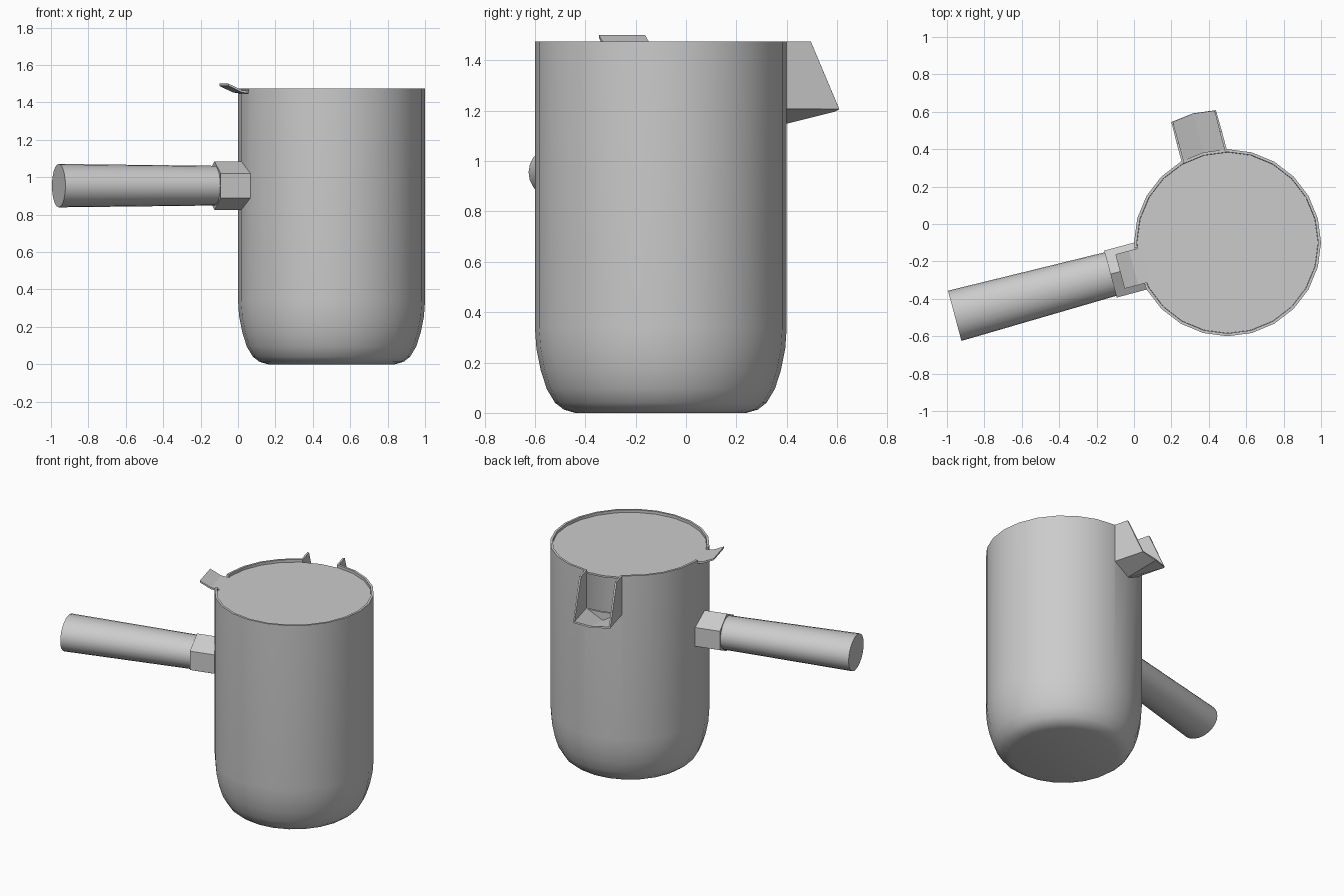
import bpy, bmesh, math
from mathutils import Vector

if "Cube" in bpy.data.objects:
    bpy.data.objects.remove(bpy.data.objects["Cube"])

CX, CY = 0.5, -0.1
SIDES = 24
HANDLE, SPOUT = math.radians(195), math.radians(105)


def polar(ang, t, s, z):
    """Point t outward from the pot axis along ang, s sideways, at height z."""
    c, n = math.cos(ang), math.sin(ang)
    return Vector((CX + c * t - n * s, CY + n * t + c * s, z))


def make(name, verts, faces, recalc=True):
    me = bpy.data.meshes.new(name)
    me.from_pydata([tuple(v) for v in verts], [], faces)
    bm = bmesh.new()
    bm.from_mesh(me)
    if recalc:
        bmesh.ops.recalc_face_normals(bm, faces=bm.faces)
    bm.to_mesh(me)
    bm.free()
    ob = bpy.data.objects.new(name, me)
    bpy.context.collection.objects.link(ob)
    return ob


def loft(name, rings, caps=(True, True)):
    n = len(rings[0])
    verts = [v for r in rings for v in r]
    faces = [(i * n + j, i * n + (j + 1) % n, (i + 1) * n + (j + 1) % n, (i + 1) * n + j)
             for i in range(len(rings) - 1) for j in range(n)]
    if caps[0]:
        faces.append(tuple(reversed(range(n))))
    if caps[1]:
        faces.append(tuple(range(len(verts) - n, len(verts))))
    return make(name, verts, faces)


def ring(r, z, n=SIDES):
    return [polar(2 * math.pi * i / n, r, 0, z) for i in range(n)]


def box(name, ang, t0, t1, half, z0, z1):
    rings = [[polar(ang, t, s, z) for s, z in ((-half, z0), (half, z0), (half, z1), (-half, z1))]
             for t in (t0, t1)]
    return loft(name, rings)


def activate(ob):
    bpy.ops.object.select_all(action='DESELECT')
    ob.select_set(True)
    bpy.context.view_layer.objects.active = ob


def solidify(ob, thickness, offset):
    m = ob.modifiers.new("thickness", 'SOLIDIFY')
    m.thickness, m.offset = thickness, offset
    activate(ob)
    bpy.ops.object.modifier_apply(modifier=m.name)


def smooth(ob):
    activate(ob)
    bpy.ops.object.shade_smooth_by_angle(angle=math.radians(30))


# Pot body: rounded base, straight wall, thin shell
profile = [(0.34, 0), (0.385, 0.013), (0.42, 0.04), (0.453, 0.095), (0.477, 0.17),
           (0.494, 0.255), (0.5, 0.34), (0.5, 1.475)]
body = loft("pot_body", [ring(r, z) for r, z in profile], caps=(True, False))
solidify(body, 0.015, -1)

# Openings in the rim for the spout and the lid tab
for cutter in (box("spout_cutter", SPOUT, 0.40, 0.6, 0.115, 1.21, 1.6),
               box("tab_cutter", HANDLE, 0.40, 0.6, 0.1, 1.447, 1.6)):
    m = body.modifiers.new("cut", 'BOOLEAN')
    m.operation, m.object, m.solver = 'DIFFERENCE', cutter, 'EXACT'
    activate(body)
    bpy.ops.object.modifier_apply(modifier=m.name)
    bpy.data.objects.remove(cutter)
smooth(body)

# Spout: two side walls and a shallow V floor
sv = []
for s in (-0.119, 0.119):
    sv += [polar(SPOUT, t, s, z) for t, z in ((0.475, 1.475), (0.583, 1.475), (0.70, 1.21), (0.475, 1.21))]
sv += [polar(SPOUT, 0.715, 0, 1.202), polar(SPOUT, 0.488, 0, 1.147)]
spout = make("spout", sv, [(0, 1, 2, 3), (7, 6, 5, 4), (3, 2, 8, 9), (9, 8, 6, 7)])
solidify(spout, 0.012, 0)

# Lid disc sunk just inside the rim
lid = loft("lid", [ring(0.484, 1.445), ring(0.484, 1.457)])

# Upturned thumb tab of the lid
path = [(0.45, 1.451), (0.52, 1.459), (0.595, 1.494)]
tab = loft("lid_tab", [[polar(HANDLE, t, s, z + dz) for s, dz in
                        ((-0.095, -0.006), (0.095, -0.006), (0.095, 0.006), (-0.095, 0.006))]
                       for t, z in path])


# Handle collar (six-sided) and tapered oval grip
def section(t, hw, hh, n, start):
    return [polar(HANDLE, t, hw * math.cos(start + 2 * math.pi * i / n),
                  0.955 + hh * math.sin(start + 2 * math.pi * i / n)) for i in range(n)]


collar = loft("handle_collar", [section(t, 0.15, 0.13, 6, math.pi / 6) for t in (0.47, 0.648)])
grip = loft("handle_grip", [section(0.63, 0.12, 0.106, 24, 0), section(1.51, 0.139, 0.116, 24, 0)])
smooth(grip)
